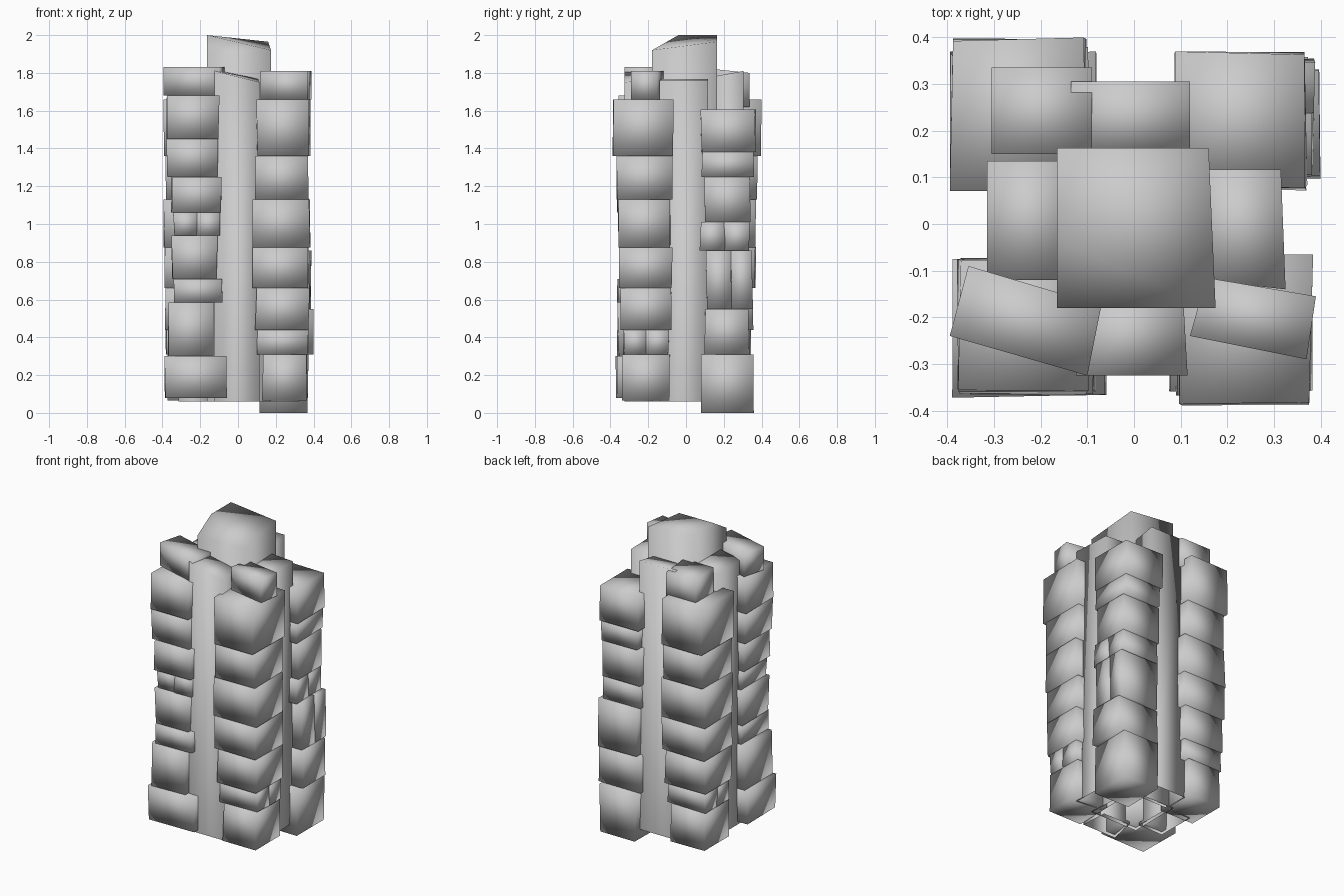
import bpy, random
random.seed(4)


def make_mesh(name, verts, faces):
    me = bpy.data.meshes.new(name)
    me.from_pydata(verts, [], faces)
    ob = bpy.data.objects.new(name, me)
    bpy.context.collection.objects.link(ob)
    for p in me.polygons:
        p.use_smooth = True
    return ob


def hull(name, plan, z0, tops, bottom=True, jit=0.0):
    """Prism from a counter-clockwise plan with a height for each top corner."""
    n = len(plan)
    j = lambda: random.uniform(-jit, jit)
    verts = [(x + j(), y + j(), z0) for x, y in plan]
    verts += [(x + j(), y + j(), t) for (x, y), t in zip(plan, tops)]
    faces = [(i, (i + 1) % n, n + (i + 1) % n, n + i) for i in range(n)]
    faces.append(tuple(range(n, 2 * n)))
    if bottom:
        faces.append(tuple(reversed(range(n))))
    return make_mesh(name, verts, faces)


def rect(x0, x1, y0, y1):
    return [(x0, y0), (x1, y0), (x1, y1), (x0, y1)]


def column(name, rows, sx=1, sy=1):
    """Stack of stones: each row is z0, z1, x0, x1, y0, y1."""
    for i, (z0, z1, x0, x1, y0, y1) in enumerate(rows):
        xs, ys = sorted((x0 * sx, x1 * sx)), sorted((y0 * sy, y1 * sy))
        hull(f"{name}_{i + 1}", rect(*xs, *ys), z0, [z1] * 4, jit=0.005)


# Central shaft with slanted cap, open underneath
shaft = [(-.165, -.18), (.175, -.18), (.16, .163), (-.165, .163), (-.165, -.04)]
v = [(x, y, .06) for x, y in shaft]
v += [(x, y, z) for (x, y), z in zip(shaft, (1.915, 1.92, 1.965, 2.0, 2.0))]
make_mesh("central_shaft", v,
          [(i, (i + 1) % 5, 5 + (i + 1) % 5, 5 + i) for i in range(5)]
          + [(5, 6, 9), (6, 7, 9), (7, 8, 9)])

# Four arms of the cross-shaped core, open underneath
hull("front_arm", [(-.125, -.325), (.115, -.325), (.105, -.15), (-.09, -.15)],
     .06, (1.81, 1.75, 1.77, 1.81), False)
hull("back_arm", rect(-.135, .12, .14, .305), .06, (1.78, 1.78, 1.81, 1.81), False)
hull("left_arm", rect(-.315, -.14, -.12, .135), .06, (1.77, 1.8, 1.8, 1.77), False)
hull("right_arm", [(.14, -.12), (.325, -.14), (.315, .117), (.14, .117)],
     .06, (1.77, 1.76, 1.76, 1.77), False)

# Front right stones, repeated half a turn round for the back left
common = [
    (1.36, 1.66, .10, .38, -.385, -.07),
    (1.13, 1.36, .095, .37, -.365, -.075),
    (.875, 1.13, .08, .38, -.355, -.08),
    (.66, .875, .08, .375, -.355, -.075),
    (.44, .66, .095, .375, -.345, -.08),
    (.31, .44, .10, .37, -.33, -.215),
    (.31, .44, .10, .37, -.215, -.09),
    (.065, .31, .13, .36, -.335, -.085),
]
column("front_right_stone", common)
column("back_left_stone", common, -1.03, -1.03)
hull("front_right_top_stone", [(.12, -.24), (.37, -.29), (.39, -.155), (.155, -.115)],
     1.66, [1.81] * 4)
hull("back_left_top_stone", rect(-.305, -.09, .15, .335), 1.62, [1.82, 1.82, 1.8, 1.8])

# Front left stones
column("front_left_stone", [
    (1.45, 1.68, -.375, -.10, -.36, -.08),
    (1.25, 1.45, -.375, -.11, -.35, -.08),
    (1.06, 1.25, -.35, -.085, -.365, -.09),
    (.94, 1.06, -.34, -.22, -.345, -.085),
    (.94, 1.06, -.22, -.10, -.345, -.085),
    (.71, .94, -.35, -.11, -.35, -.08),
    (.585, .71, -.34, -.085, -.36, -.08),
    (.30, .585, -.37, -.13, -.36, -.075),
    (.08, .30, -.385, -.06, -.37, -.08),
])
hull("front_left_top_stone", [(-.395, -.24), (-.10, -.325), (-.07, -.175), (-.355, -.09)],
     1.68, [1.83] * 4)

# Back right stones
column("back_right_stone", [
    (1.38, 1.605, .09, .37, .08, .365),
    (1.25, 1.38, .10, .36, .085, .355),
    (1.01, 1.25, .09, .365, .10, .34),
    (.86, 1.01, .10, .365, .075, .205),
    (.86, 1.01, .10, .365, .205, .335),
    (.55, .86, .11, .385, .11, .24),
    (.55, .86, .11, .385, .24, .35),
    (.31, .55, .10, .395, .10, .33),
    (0, .31, .115, .37, .08, .355),
])
